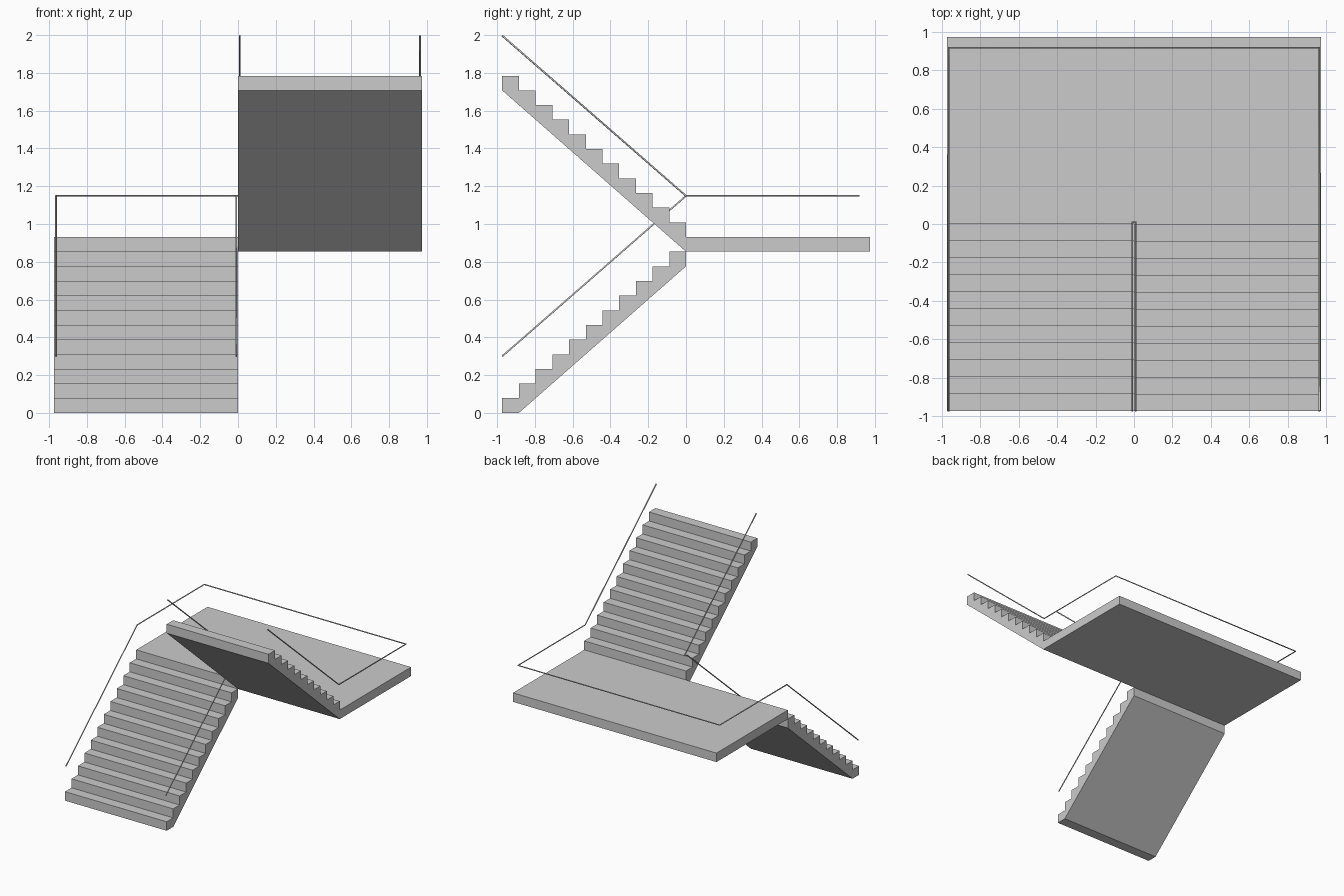
import bpy, bmesh

if "Cube" in bpy.data.objects:
    bpy.data.objects.remove(bpy.data.objects["Cube"])

W = 0.973          # half width, also the run of each flight
N = 11             # steps per flight
T = W / N          # tread
R = 0.0776         # riser
ZL = N * R         # underside of landing


def prism(name, profile, x0, x1):
    """Extrude a (y, z) profile along x."""
    bm = bmesh.new()
    face = bm.faces.new([bm.verts.new((x0, y, z)) for y, z in profile])
    ext = bmesh.ops.extrude_face_region(bm, geom=[face])["geom"]
    verts = [g for g in ext if isinstance(g, bmesh.types.BMVert)]
    bmesh.ops.translate(bm, verts=verts, vec=(x1 - x0, 0, 0))
    bmesh.ops.recalc_face_normals(bm, faces=bm.faces)
    me = bpy.data.meshes.new(name)
    bm.to_mesh(me)
    bm.free()
    ob = bpy.data.objects.new(name, me)
    bpy.context.collection.objects.link(ob)


def steps(y, z, direction):
    """Sawtooth outline climbing in +y or -y."""
    pts = [(y, z)]
    for i in range(N):
        pts.append((y + direction * i * T, z + (i + 1) * R))
        pts.append((y + direction * (i + 1) * T, z + (i + 1) * R))
    return pts


def rail(name, pts, radius=0.005):
    """Thin handrail along a path."""
    cu = bpy.data.curves.new(name, 'CURVE')
    cu.dimensions = '3D'
    cu.bevel_depth = radius
    cu.bevel_resolution = 1
    cu.use_fill_caps = True
    sp = cu.splines.new('POLY')
    sp.points.add(len(pts) - 1)
    for p, co in zip(sp.points, pts):
        p.co = (*co, 1)
    ob = bpy.data.objects.new(name, cu)
    bpy.context.collection.objects.link(ob)


# flights and landing
prism("lower_flight", steps(-W, 0, 1) + [(0, ZL - R), (-W + T, 0)], -W, 0)
prism("upper_flight", steps(0, ZL + R, -1) + [(-W, ZL + N * R), (0, ZL)], 0, W)
prism("landing", [(0, ZL), (W, ZL), (W, ZL + R), (0, ZL + R)], -W, W)

# handrails
X, B, Z0, Z1, Z2 = 0.964, 0.916, 0.30, 1.149, 1.997
rail("outer_handrail", [(-X, -W, Z0), (-X, 0, Z1), (-X, B, Z1),
                        (X, B, Z1), (X, 0, Z1), (X, -W, Z2)])
I = 0.009
rail("inner_handrail", [(-I, -W, Z0), (-I, 0, Z1), (-I, 0.009, Z1),
                        (I, 0.009, Z1), (I, 0, Z1), (I, -W, Z2)])
